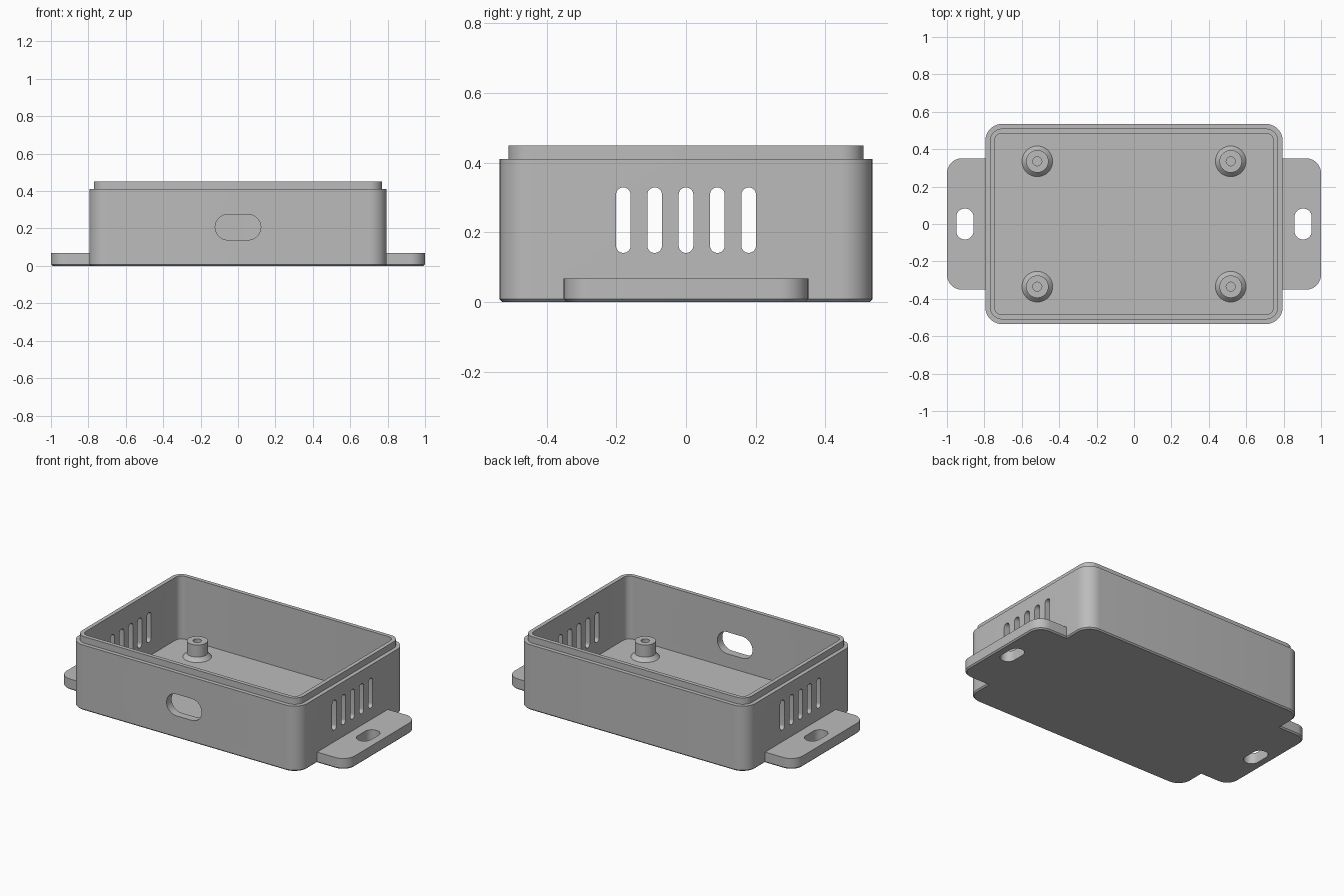
import bpy, bmesh, math

cube = bpy.data.objects.get("Cube")
if cube:
    bpy.data.objects.remove(cube)

grey = bpy.data.materials.new("grey plastic")
grey.use_nodes = True
COLOUR = (0.5, 0.5, 0.5, 1)
grey.diffuse_color = COLOUR
grey.node_tree.nodes["Principled BSDF"].inputs["Base Color"].default_value = COLOUR

FLOOR = 0.055
CORNER_STEPS = 10


def outline(hx, hy, r):
    """Rounded rectangle; equal sizes give a circle or a stadium."""
    points = []
    for quarter, (sx, sy) in enumerate([(1, 1), (-1, 1), (-1, -1), (1, -1)]):
        for i in range(CORNER_STEPS + 1):
            a = math.pi / 2 * (quarter + i / CORNER_STEPS)
            points.append((sx * (hx - r) + r * math.cos(a),
                           sy * (hy - r) + r * math.sin(a)))
    return points


def loft(name, rings, centre=(0, 0, 0), axis="z"):
    """Closed solid through rings of (half width, half depth, radius, height)."""
    turn = {"z": lambda u, v, w: (u, v, w),
            "x": lambda u, v, w: (w, u, v),
            "y": lambda u, v, w: (u, w, v)}[axis]
    bm = bmesh.new()
    loops = []
    for hx, hy, r, h in rings:
        loops.append([bm.verts.new([c + p for c, p in zip(centre, turn(u, v, h))])
                      for u, v in outline(hx, hy, r)])
    for low, high in zip(loops, loops[1:]):
        for i in range(len(low)):
            j = (i + 1) % len(low)
            bm.faces.new((low[i], low[j], high[j], high[i]))
    bm.faces.new(loops[0])
    bm.faces.new(loops[-1])
    bmesh.ops.remove_doubles(bm, verts=bm.verts, dist=1e-5)
    bmesh.ops.recalc_face_normals(bm, faces=bm.faces)
    mesh = bpy.data.meshes.new(name)
    bm.to_mesh(mesh)
    bm.free()
    mesh.materials.append(grey)
    obj = bpy.data.objects.new(name, mesh)
    bpy.context.collection.objects.link(obj)
    return obj


def activate(obj):
    bpy.ops.object.select_all(action="DESELECT")
    obj.select_set(True)
    bpy.context.view_layer.objects.active = obj


def combine(target, tool, operation):
    mod = target.modifiers.new(operation.lower(), "BOOLEAN")
    mod.object, mod.operation, mod.solver = tool, operation, "EXACT"
    activate(target)
    bpy.ops.object.modifier_apply(modifier=mod.name)
    bpy.data.objects.remove(tool)


# Outer body with a chamfered bottom and a stepped lip
case = loft("case_shell", [
    (0.787, 0.527, 0.082, 0), (0.795, 0.535, 0.09, 0.008),
    (0.795, 0.535, 0.09, 0.41), (0.77, 0.51, 0.065, 0.41),
    (0.77, 0.51, 0.065, 0.45)])

# Mounting plate that forms both side tabs
combine(case, loft("mounting_plate", [
    (0.992, 0.343, 0.072, 0), (1, 0.351, 0.08, 0.008),
    (1, 0.351, 0.08, 0.068)]), "UNION")

# Cavity
combine(case, loft("cavity", [(0.745, 0.485, 0.04, FLOOR),
                              (0.745, 0.485, 0.04, 0.6)]), "DIFFERENCE")

# Screw slots in the tabs and vent slots in both end walls
for side in (-1, 1):
    combine(case, loft("screw_slot", [(0.046, 0.083, 0.046, -0.1),
                                      (0.046, 0.083, 0.046, 0.1)],
                       (side * 0.904, 0, 0)), "DIFFERENCE")
    for i in range(-2, 3):
        combine(case, loft("vent_slot", [(0.021, 0.094, 0.021, -0.1),
                                         (0.021, 0.094, 0.021, 0.1)],
                           (side * 0.77, i * 0.09, 0.235), "x"), "DIFFERENCE")

# Connector opening in the front wall
combine(case, loft("connector_opening", [(0.122, 0.068, 0.068, -0.1),
                                         (0.122, 0.068, 0.068, 0.1)],
                   (0, -0.51, 0.207), "y"), "DIFFERENCE")

# Four hollow standoffs with flared feet
parts = [case]
profile = [(0.082, -0.01), (0.082, 0), (0.06, 0.024), (0.06, 0.1),
           (0.024, 0.1), (0.024, 0.005)]
for x_name, sx in (("left", 1), ("right", -1)):
    for y_name, sy in (("front", -1), ("back", 1)):
        parts.append(loft(f"{y_name}_{x_name}_standoff",
                          [(r, r, r, h) for r, h in profile],
                          (sx * 0.517, sy * 0.335, FLOOR)))

for part in parts:
    activate(part)
    bpy.ops.object.shade_smooth_by_angle(angle=math.radians(30))
